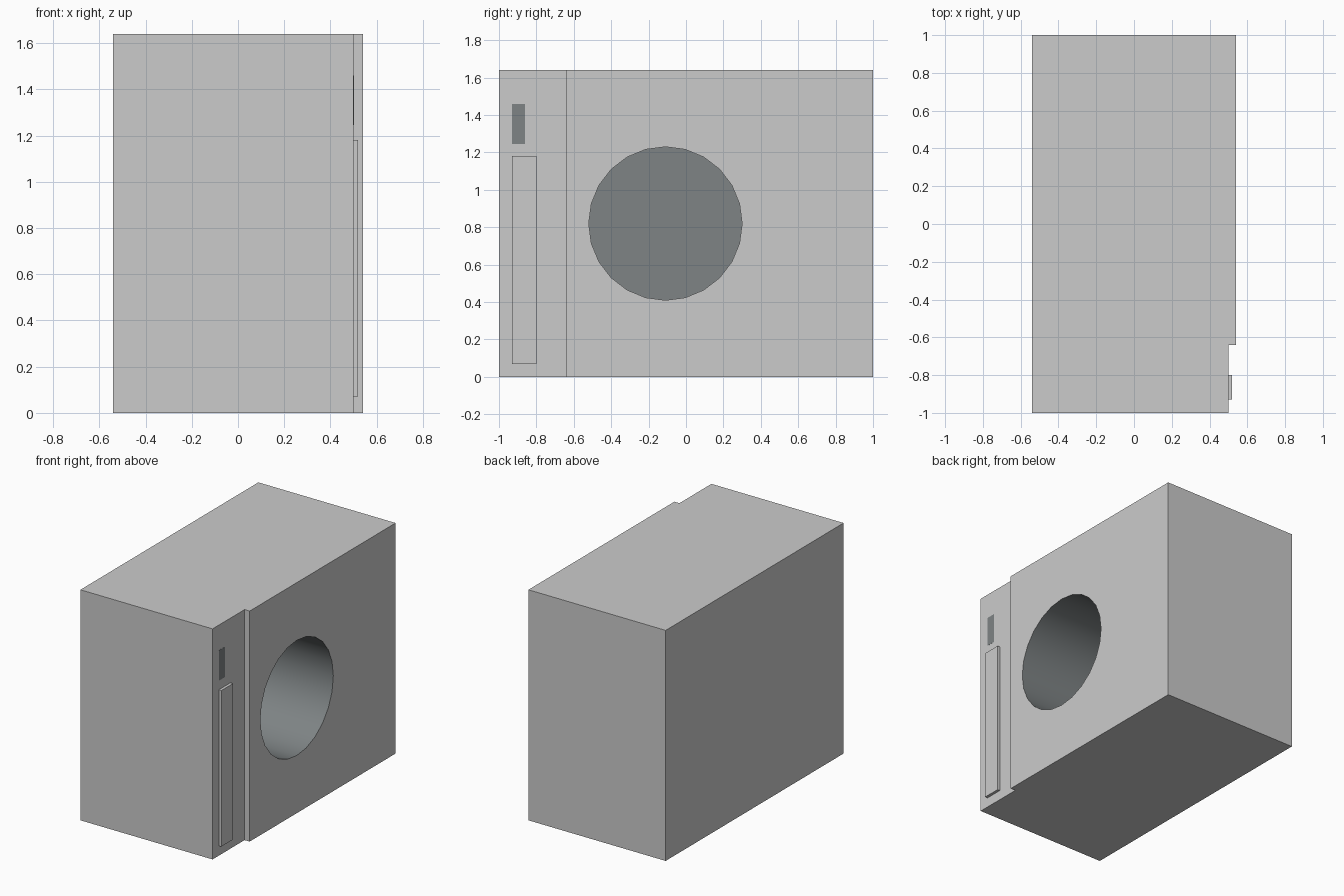
import bpy, bmesh, math

if "Cube" in bpy.data.objects:
    bpy.data.objects.remove(bpy.data.objects["Cube"])

dark = bpy.data.materials.new("dark_grey")
dark.diffuse_color = (0.21, 0.23, 0.235, 1)
dark.use_nodes = True
dark.node_tree.nodes["Principled BSDF"].inputs["Base Color"].default_value = dark.diffuse_color
grey = bpy.data.materials.new("body_grey")
grey.diffuse_color = (0.8, 0.8, 0.8, 1)
grey.use_nodes = True
grey.node_tree.nodes["Principled BSDF"].inputs["Base Color"].default_value = grey.diffuse_color

HEIGHT = 1.64


def box(name, x, y, z, mat=grey):
    bpy.ops.mesh.primitive_cube_add(size=1, location=[(a + b) / 2 for a, b in (x, y, z)])
    o = bpy.context.object
    o.name = name
    o.scale = [b - a for a, b in (x, y, z)]
    bpy.ops.object.transform_apply(location=False, rotation=False, scale=True)
    o.data.materials.append(mat)
    return o


# Cabinet: stepped plan outline extruded upward
outline = [(-0.54, -1), (0.50, -1), (0.50, -0.64), (0.54, -0.64), (0.54, 1), (-0.54, 1)]
bm = bmesh.new()
base = bm.faces.new([bm.verts.new((x, y, 0)) for x, y in outline])
top = bmesh.ops.extrude_face_region(bm, geom=[base])["geom"]
bmesh.ops.translate(bm, vec=(0, 0, HEIGHT), verts=[v for v in top if isinstance(v, bmesh.types.BMVert)])
bmesh.ops.recalc_face_normals(bm, faces=bm.faces)
mesh = bpy.data.meshes.new("cabinet")
bm.to_mesh(mesh)
bm.free()
cabinet = bpy.data.objects.new("cabinet", mesh)
bpy.context.collection.objects.link(cabinet)
mesh.materials.append(grey)
mesh.materials.append(dark)

# Round drum opening, lined in dark grey
front, back = 0.64, -0.26
bpy.ops.mesh.primitive_cylinder_add(vertices=24, radius=0.41, depth=front - back,
                                    location=((front + back) / 2, -0.11, 0.82),
                                    rotation=(0, math.pi / 2, 0))
cutter = bpy.context.object
cutter.name = "drum_cutter"
cutter.hide_render = True
cutter.data.materials.append(dark)

cut = cabinet.modifiers.new("drum_hole", "BOOLEAN")
cut.operation = "DIFFERENCE"
cut.solver = "EXACT"
cut.material_mode = "TRANSFER"
cut.object = cutter
bpy.ops.object.select_all(action="DESELECT")
cabinet.select_set(True)
bpy.context.view_layer.objects.active = cabinet
bpy.ops.object.modifier_apply(modifier=cut.name)
bpy.data.objects.remove(cutter)
bpy.ops.object.shade_smooth_by_angle(angle=math.radians(30))

# Raised cover and dark display on the control strip
box("control_cover", (0.49, 0.52), (-0.93, -0.80), (0.07, 1.18))
box("display", (0.49, 0.501), (-0.93, -0.86), (1.245, 1.46), dark)
